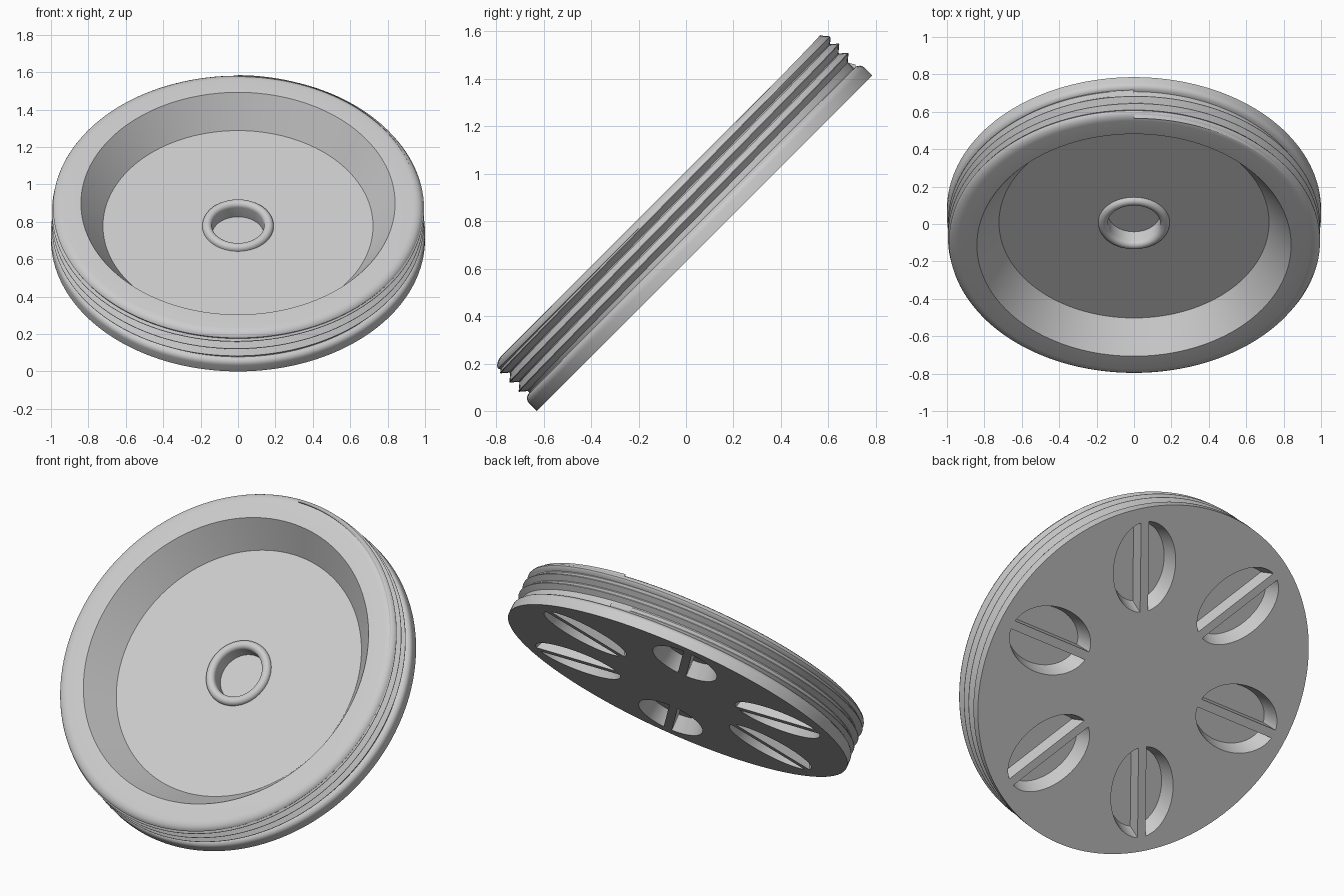
import bpy, bmesh
from math import pi, sin, cos, asin, radians
from mathutils import Matrix, Vector

if "Cube" in bpy.data.objects:
    bpy.data.objects.remove(bpy.data.objects["Cube"])

SEG = 144
TILT = Matrix.Translation((0, 0.078, 0.707)) @ Matrix.Rotation(radians(45), 4, 'X')


def make(name, bm):
    bmesh.ops.recalc_face_normals(bm, faces=bm.faces)
    me = bpy.data.meshes.new(name)
    bm.to_mesh(me)
    bm.free()
    ob = bpy.data.objects.new(name, me)
    bpy.context.collection.objects.link(ob)
    ob.matrix_world = TILT
    return ob


def activate(ob):
    bpy.ops.object.select_all(action='DESELECT')
    ob.select_set(True)
    bpy.context.view_layer.objects.active = ob


def lathe(name, profile):
    bm = bmesh.new()
    vs = [bm.verts.new((r, 0, h)) for r, h in profile]
    edges = [bm.edges.new(p) for p in zip(vs, vs[1:])]
    bmesh.ops.spin(bm, geom=vs + edges, cent=(0, 0, 0), axis=(0, 0, 1),
                   angle=2 * pi, steps=SEG, use_duplicate=False)
    bmesh.ops.remove_doubles(bm, verts=bm.verts, dist=1e-5)
    return make(name, bm)


# disc: back flange, core, rounded front rim, conical dish, beaded centre hole
FLOOR = 0.099
bead = [(0.165 + 0.026 * cos(t), FLOOR + 0.026 * sin(t))
        for t in [pi * i / 10 for i in range(11)]]
disc = lathe("disc", [
    (0, 0), (1.0, 0), (1.0, 0.045), (0.998, 0.056), (0.992, 0.066),
    (0.981, 0.074), (0.967, 0.077), (0.967, 0.220), (0.984, 0.232),
    (0.989, 0.242), (0.984, 0.252), (0.971, 0.262), (0.956, 0.268),
    (0.94, 0.27), (0.84, 0.27), (0.722, FLOOR)] + bead + [(0.139, 0.03), (0, 0.03)])

# six oval pockets in the back, each split by a radial rib
cut = bmesh.new()
HALF_L, HALF_W, RIB = 0.262, 0.188, 0.024
for k in range(6):
    rot = Matrix.Rotation(k * pi / 3, 4, 'Z')
    for side in (-1, 1):
        pts = []
        for h, s in ((-0.02, 1.03), (0.088, 0.868)):
            t0 = asin(RIB / (HALF_W * s))
            for i in range(33):
                t = t0 + (pi - 2 * t0) * i / 32
                p = Vector((0.655 + HALF_L * s * cos(t), side * HALF_W * s * sin(t), h))
                pts.append(cut.verts.new(rot @ p))
        n = len(pts) // 2
        lo, hi = pts[:n], pts[n:]
        cut.faces.new(lo)
        cut.faces.new(hi[::-1])
        for i in range(n):
            j = (i + 1) % n
            cut.faces.new((lo[i], hi[i], hi[j], lo[j]))
cutter = make("pocket_cutter", cut)
cutter.hide_render = True
activate(disc)
mod = disc.modifiers.new("pockets", 'BOOLEAN')
mod.operation = 'DIFFERENCE'
mod.solver = 'EXACT'
mod.object = cutter
bpy.ops.object.modifier_apply(modifier=mod.name)
bpy.data.objects.remove(cutter)

# helical screw thread around the edge
PITCH, TURNS = 0.055, 3
bm = bmesh.new()
rows = []
for i in range(SEG * TURNS + 1):
    f = i / SEG
    t = pi / 2 + 2 * pi * f
    h = 0.0835 + PITCH * f
    tip = 0.967 + 0.028 * min(1, 0.5 + f * 2, 0.5 + (TURNS - f) * 2)
    sec = ((0.964, -0.0275), (tip, -0.0015), (tip, 0.0015), (0.964, 0.0275))
    rows.append([bm.verts.new((r * cos(t), r * sin(t), h + d)) for r, d in sec])
for a, b in zip(rows, rows[1:]):
    for j in range(4):
        m = (j + 1) % 4
        bm.faces.new((a[j], a[m], b[m], b[j]))
bm.faces.new(rows[0])
bm.faces.new(rows[-1][::-1])
thread = make("screw_thread", bm)

for ob in (disc, thread):
    activate(ob)
    bpy.ops.object.shade_smooth_by_angle(angle=radians(30))
